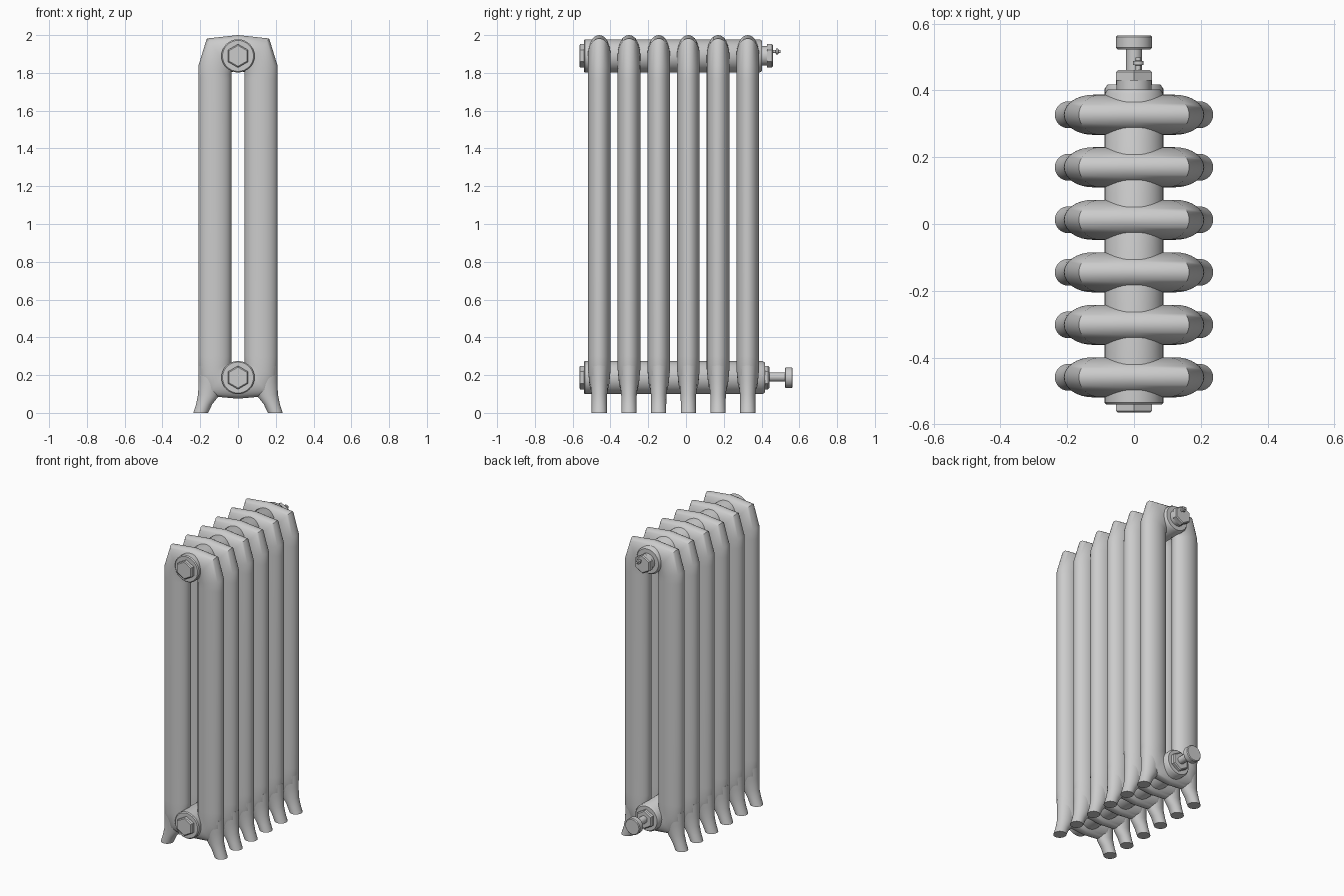
import bpy, bmesh, math
from mathutils import Vector

if "Cube" in bpy.data.objects:
    bpy.data.objects.remove(bpy.data.objects["Cube"])

N_SIDES = 32
SECTION_Y = [-0.459 + 0.1572 * i for i in range(6)]


def finish(bm, name, angle=35):
    bmesh.ops.recalc_face_normals(bm, faces=bm.faces[:])
    me = bpy.data.meshes.new(name)
    bm.to_mesh(me)
    bm.free()
    ob = bpy.data.objects.new(name, me)
    bpy.context.collection.objects.link(ob)
    bpy.ops.object.select_all(action='DESELECT')
    ob.select_set(True)
    bpy.context.view_layer.objects.active = ob
    bpy.ops.object.shade_smooth_by_angle(angle=math.radians(angle))
    return ob


def loft(bm, stations, closed):
    """Skin elliptical rings; each station is (outer xz, inner xz, half depth)."""
    rings = []
    for (ox, oz), (ix, iz), hy in stations:
        c = Vector(((ox + ix) / 2, 0, (oz + iz) / 2))
        a = Vector(((ox - ix) / 2, 0, (oz - iz) / 2))
        ring = []
        for k in range(N_SIDES):
            t = 2 * math.pi * k / N_SIDES
            ring.append(bm.verts.new(c + a * math.cos(t) + Vector((0, hy * math.sin(t), 0))))
        rings.append(ring)
    n = len(rings)
    for i in range(n if closed else n - 1):
        p, q = rings[i], rings[(i + 1) % n]
        for k in range(N_SIDES):
            m = (k + 1) % N_SIDES
            bm.faces.new((p[k], p[m], q[m], q[k]))
    if not closed:
        bm.faces.new(rings[0])
        bm.faces.new(rings[-1])


def flip(stations):
    return [((-o[0], o[1]), (-i[0], i[1]), hy) for o, i, hy in stations]


def turned(name, profile, z, x=0.0, sides=32):
    """Turn a (y, radius) profile about an axis along y."""
    bm = bmesh.new()
    rings = []
    for y, r in profile:
        rings.append([bm.verts.new((x + r * math.sin(2 * math.pi * k / sides), y,
                                    z + r * math.cos(2 * math.pi * k / sides)))
                      for k in range(sides)])
    for p, q in zip(rings, rings[1:]):
        for k in range(sides):
            m = (k + 1) % sides
            bm.faces.new((p[k], p[m], q[m], q[k]))
    bm.faces.new(rings[0])
    bm.faces.new(rings[-1])
    return finish(bm, name)


# Right half of a section, from bottom bridge up the column to top bridge
half = [
    ((0.165, 0.09), (0.04, 0.25), 0.054),
    ((0.207, 0.19), (0.035, 0.27), 0.06),
    ((0.21, 0.30), (0.035, 0.30), 0.06),
    ((0.21, 1.77), (0.035, 1.77), 0.06),
    ((0.209, 1.84), (0.035, 1.79), 0.06),
    ((0.165, 1.982), (0.033, 1.805), 0.06),
]
loop = ([((0, 0.075), (0, 0.26), 0.052)] + half
        + [((0, 2.0), (0, 1.81), 0.06)] + flip(half)[::-1])

# Splayed foot
foot = [
    ((0.237, 0.0), (0.158, 0.0), 0.040),
    ((0.222, 0.045), (0.137, 0.045), 0.040),
    ((0.211, 0.10), (0.105, 0.085), 0.041),
    ((0.209, 0.17), (0.085, 0.14), 0.047),
    ((0.209, 0.25), (0.08, 0.22), 0.052),
]

# Six column sections with feet
section = None
for i, y in enumerate(SECTION_Y):
    if section is None:
        bm = bmesh.new()
        loft(bm, loop, True)
        loft(bm, foot, False)
        loft(bm, flip(foot), False)
        section = ob = finish(bm, "section_1", 40)
    else:
        ob = bpy.data.objects.new(f"section_{i + 1}", section.data)
        bpy.context.collection.objects.link(ob)
    ob.location.y = y

# Horizontal hubs joining the sections, with front hex plugs
for label, z, back in (("upper", 1.89, 0.402), ("lower", 0.187, 0.417)):
    turned(label + "_hub", [(-0.541, 0.082), (-0.535, 0.088), (back - 0.012, 0.088),
                            (back, 0.080)], z)
    turned(label + "_front_plug", [(-0.565, 0.055), (-0.56, 0.062), (-0.53, 0.062)], z, sides=6)

# Upper back fitting and bleed valve
turned("upper_back_collar", [(0.39, 0.052), (0.435, 0.052)], 1.89)
turned("upper_back_plug", [(0.43, 0.062), (0.455, 0.062), (0.461, 0.055)], 1.89, sides=6)
turned("bleed_valve", [(0.45, 0.008), (0.475, 0.008), (0.476, 0.016), (0.488, 0.016),
                       (0.489, 0.008), (0.499, 0.008)], 1.913, x=0.013, sides=16)

# Lower back fitting, stem and valve knob
turned("lower_back_plug", [(0.40, 0.062), (0.435, 0.062), (0.441, 0.055)], 0.187, sides=6)
turned("valve_stem", [(0.43, 0.024), (0.53, 0.024)], 0.19)
turned("valve_knob", [(0.523, 0.05), (0.528, 0.054), (0.560, 0.054), (0.565, 0.049)], 0.187)
